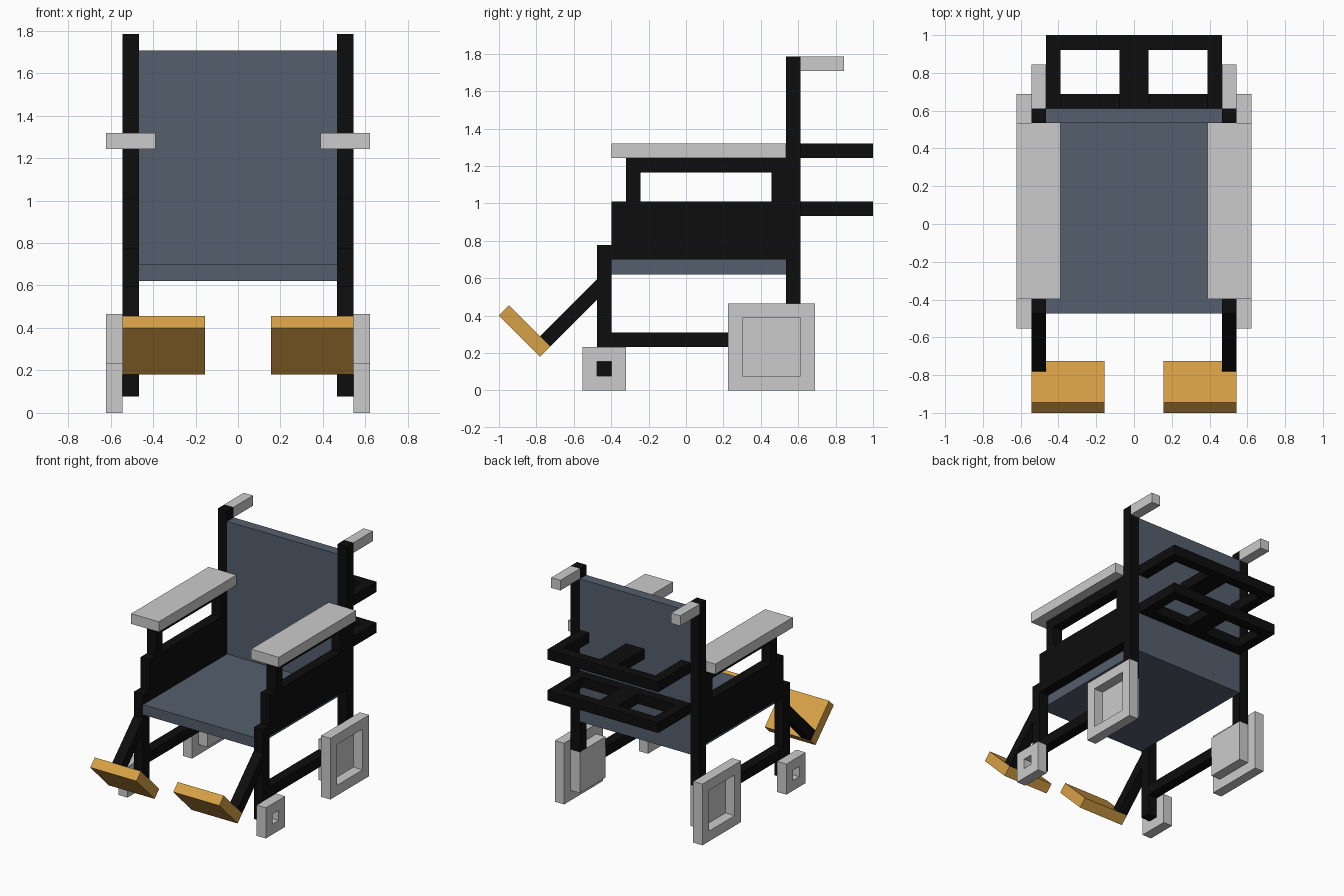
import bpy, bmesh, math
from mathutils import Vector, Matrix

if "Cube" in bpy.data.objects:
    bpy.data.objects.remove(bpy.data.objects["Cube"])

U = 0.0776      # module: every bar is one module thick
Y0 = 0.534      # y of the front face of the rear posts


def material(name, rgb):
    m = bpy.data.materials.new(name)
    m.diffuse_color = (*rgb, 1)
    m.use_nodes = True
    m.node_tree.nodes["Principled BSDF"].inputs["Base Color"].default_value = m.diffuse_color
    return m


BLACK = material("black_frame", (0.004, 0.004, 0.004))
GREY = material("light_grey", (0.6, 0.6, 0.6))
BLUE = material("slate_blue", (0.09, 0.113, 0.153))
TAN = material("amber", (0.68, 0.355, 0.061))


def finish(name, bm, mat, mirror):
    bmesh.ops.recalc_face_normals(bm, faces=bm.faces)
    mesh = bpy.data.meshes.new(name)
    bm.to_mesh(mesh)
    bm.free()
    mesh.materials.append(mat)
    ob = bpy.data.objects.new(name, mesh)
    bpy.context.collection.objects.link(ob)
    if mirror:
        ob.modifiers.new("mirror", 'MIRROR').use_mirror_merge = False
    return ob


def point(x, y, z):
    return Vector((x * U, Y0 + y * U, z * U))


def boxes(name, mat, *spans, mirror=True):
    """Boxes given as (x0, x1, y0, y1, z0, z1) in modules."""
    bm = bmesh.new()
    for x0, x1, y0, y1, z0, z1 in spans:
        a, b = point(x0, y0, z0), point(x1, y1, z1)
        m = Matrix.Translation((a + b) / 2) @ Matrix.Diagonal((*(b - a), 1))
        bmesh.ops.create_cube(bm, size=1, matrix=m)
    return finish(name, bm, mat, mirror)


def square_wheel(name, y0, y1, rim):
    """Square ring standing on the ground, open through the middle."""
    bm = bmesh.new()
    size = y1 - y0
    loops = []
    for x, inset in ((7, 0), (8, 0), (8, rim), (7, rim)):
        a, b, lo, hi = y0 + inset, y1 - inset, inset, size - inset
        loops.append([bm.verts.new(point(x, y, z))
                      for y, z in ((a, lo), (b, lo), (b, hi), (a, hi))])
    for i in range(4):
        p, q = loops[i], loops[(i + 1) % 4]
        for j in range(4):
            k = (j + 1) % 4
            bm.faces.new((p[j], p[k], q[k], q[j]))
    return finish(name, bm, GREY, True)


def tilted_box(name, mat, x0, x1, centre, length, angle):
    """Bar one module thick, tilted about x; centre is (y, z) in units."""
    bm = bmesh.new()
    m = (Matrix.Translation(((x0 + x1) / 2 * U, *centre))
         @ Matrix.Rotation(angle, 4, 'X')
         @ Matrix.Diagonal(((x1 - x0) * U, length, U, 1)))
    bmesh.ops.create_cube(bm, size=1, matrix=m)
    return finish(name, bm, mat, True)


# Seat and backrest
boxes("seat", BLUE, (-6, 6, -13, 0, 8, 9), mirror=False)
boxes("backrest", BLUE, (-6, 6, 0, 1, 8, 22), mirror=False)

# Side frames
boxes("rear_posts", BLACK, (6, 7, 0, 1, 5, 23))
boxes("front_legs", BLACK, (6, 7, -13, -12, 1, 10))
boxes("lower_rails", BLACK, (6, 7, -12, -3, 3, 4))
boxes("side_panels", BLACK, (6, 7, -12, 0, 9, 13))
boxes("armrest_supports", BLACK,
      (6, 7, -11, -10, 13, 15), (6, 7, -1, 0, 13, 15), (6, 7, -11, 0, 15, 16))

# Armrests and push handles
boxes("armrests", GREY, (5, 8, -12, 0, 16, 17))
boxes("push_handles", GREY, (6, 7, 1, 4, 22, 23))

# Rear racks: back bar, side arms, middle arm; the lower one is closed in front
for name, z, near in (("upper_rack", 16, 1), ("lower_rack", 12, 2)):
    spans = [(-6, 6, 5, 6, z, z + 1)]
    spans += [(a, b, near, 5, z, z + 1) for a, b in ((-6, -5), (-1, 1), (5, 6))]
    if near == 2:
        spans.append((-6, 6, 1, 2, z, z + 1))
    boxes(name, BLACK, *spans, mirror=False)

# Wheels, with hub blocks behind the large ones
square_wheel("rear_wheels", -4, 2, 1)
boxes("rear_hubs", GREY, (6, 7, -3, 1, 1, 5))
square_wheel("front_wheels", -14, -11, 1)

# Footrests: diagonal hanger bars ending on tilted plates
half = U / 2 * math.sqrt(0.5)
plate = (-1 + half + 2 * U * math.sqrt(0.5), 0.318)
low, high = Vector((-0.753, 0.263)), Vector((-0.44, 0.576))
tilted_box("foot_hangers", BLACK, 6, 7, (low + high) / 2,
           (high - low).length, math.radians(45))
tilted_box("foot_plates", TAN, 2, 7, plate, 4 * U, math.radians(-45))
